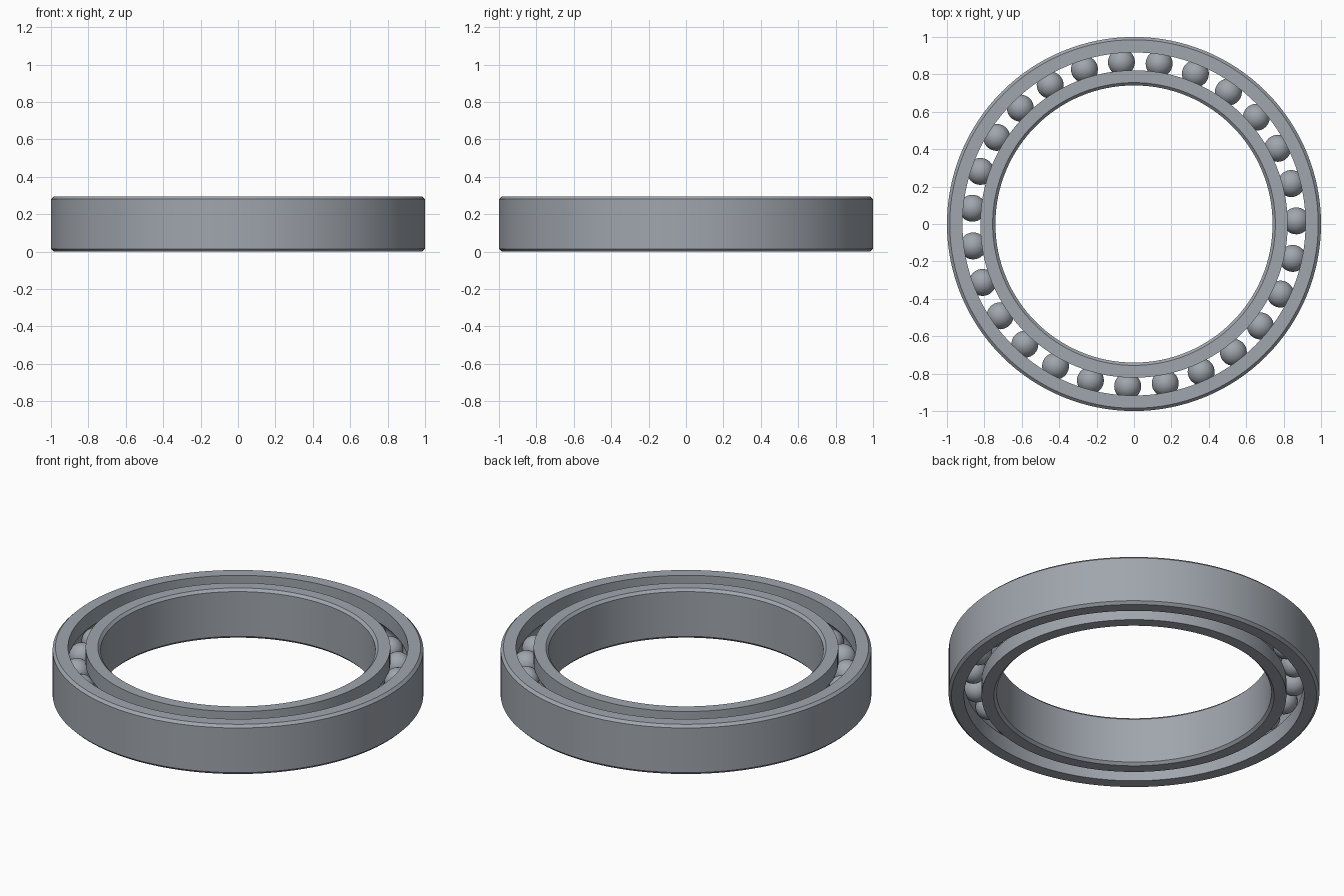
import bpy
import bmesh
from math import sin, cos, acos, pi, radians
from mathutils import Matrix, Vector

HEIGHT = 0.296
MID = HEIGHT / 2
PITCH = 0.868          # radius of the circle of ball centres
BALL_RADIUS = 0.072
GROOVE_RADIUS = 0.074
BALL_COUNT = 27
CHAMFER = 0.015
SEGMENTS = 128

cube = bpy.data.objects.get("Cube")
if cube:
    bpy.data.objects.remove(cube, do_unlink=True)

# Single steel colour
steel = bpy.data.materials.new("grey_steel")
steel.use_nodes = True
colour = (0.35, 0.38, 0.42, 1)
steel.diffuse_color = colour
steel.node_tree.nodes["Principled BSDF"].inputs["Base Color"].default_value = colour


def finish(name, bm):
    bmesh.ops.recalc_face_normals(bm, faces=bm.faces)
    mesh = bpy.data.meshes.new(name)
    bm.to_mesh(mesh)
    bm.free()
    mesh.materials.append(steel)
    obj = bpy.data.objects.new(name, mesh)
    bpy.context.collection.objects.link(obj)
    bpy.ops.object.select_all(action="DESELECT")
    obj.select_set(True)
    bpy.context.view_layer.objects.active = obj
    bpy.ops.object.shade_smooth_by_angle(angle=radians(30))
    return obj


def race(name, plain, grooved):
    """Revolve a ring with a chamfered plain wall and a ball groove opposite."""
    side = 1 if grooved > PITCH else -1
    profile = [(grooved, 0),
               (plain - side * CHAMFER, 0), (plain, CHAMFER),
               (plain, HEIGHT - CHAMFER), (plain - side * CHAMFER, HEIGHT),
               (grooved, HEIGHT)]
    # Circular groove, from top to bottom
    half = acos(abs(grooved - PITCH) / GROOVE_RADIUS)
    steps = 12
    for i in range(steps + 1):
        a = half - 2 * half * i / steps
        profile.append((PITCH + side * GROOVE_RADIUS * cos(a),
                        MID + GROOVE_RADIUS * sin(a)))
    bm = bmesh.new()
    verts = [bm.verts.new((r, 0, z)) for r, z in profile]
    edges = [bm.edges.new((v, verts[i - 1])) for i, v in enumerate(verts)]
    bmesh.ops.spin(bm, geom=verts + edges, cent=(0, 0, 0), axis=(0, 0, 1),
                   angle=2 * pi, steps=SEGMENTS, use_merge=True)
    bmesh.ops.remove_doubles(bm, verts=bm.verts, dist=1e-5)
    return finish(name, bm)


# Races
race("outer_race", 1.0, 0.917)
race("inner_race", 0.741, 0.822)

# Balls
bm = bmesh.new()
for i in range(BALL_COUNT):
    a = radians(1.1) + 2 * pi * i / BALL_COUNT
    place = Matrix.Translation(Vector((PITCH * cos(a), PITCH * sin(a), MID)))
    bmesh.ops.create_uvsphere(bm, u_segments=32, v_segments=20,
                              radius=BALL_RADIUS, matrix=place)
finish("balls", bm)
